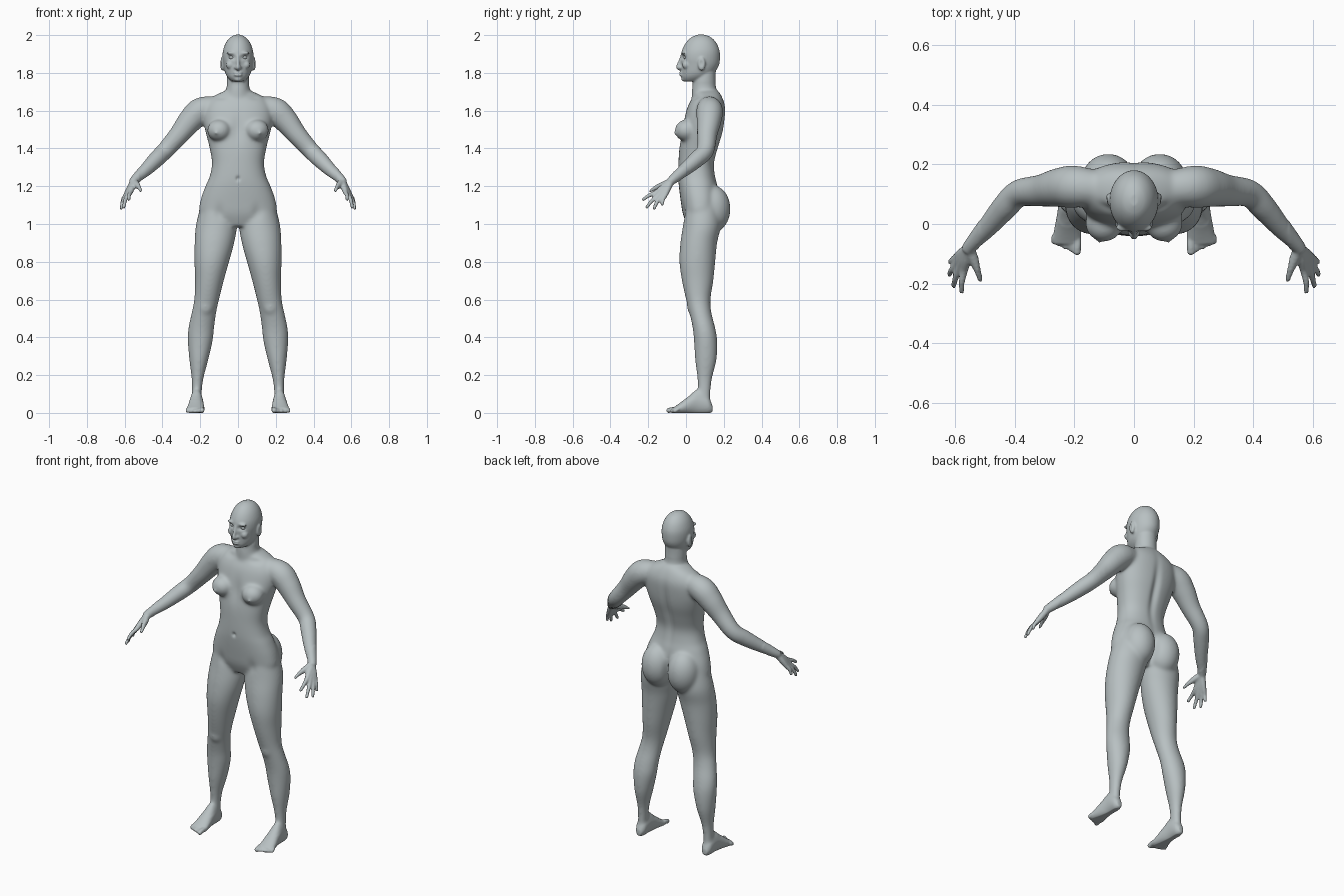
import bpy, bmesh, math
from mathutils import Vector, Matrix, Quaternion

default_cube = bpy.data.objects.get("Cube")
if default_cube:
    bpy.data.objects.remove(default_cube)

skin = bpy.data.materials.new("grey_skin")
skin.use_nodes = True
skin.diffuse_color = (.48, .53, .54, 1)
skin.node_tree.nodes["Principled BSDF"].inputs["Base Color"].default_value = skin.diffuse_color

RING = 36


def spline(rows, steps=5):
    """Smoothly interpolate rows of numbers (Catmull-Rom)."""
    result = []
    for i in range(len(rows) - 1):
        a, b, c, d = (rows[min(max(k, 0), len(rows) - 1)] for k in range(i - 1, i + 3))
        for step in range(steps):
            t = step / steps
            result.append([q + t * ((r - p) + t * ((2*p - 5*q + 4*r - s) + t * (3*q - p - 3*r + s))) / 2
                           for p, q, r, s in zip(a, b, c, d)])
    return result + [list(rows[-1])]


def skin_rings(bm, rings, first, last):
    """Bridge rings of points and close both ends with a fan."""
    loops = [[bm.verts.new(p) for p in ring] for ring in rings]
    for low, high in zip(loops, loops[1:]):
        for k in range(len(low)):
            n = (k + 1) % len(low)
            bm.faces.new((low[k], low[n], high[n], high[k]))
    for loop, tip in ((loops[0], first), (loops[-1], last)):
        centre = bm.verts.new(tip)
        for k in range(len(loop)):
            bm.faces.new((loop[k], loop[(k + 1) % len(loop)], centre))


def loft(bm, rows, along_y=False, power=1.0):
    """Rows of level, u min, u max, v min, v max make oval sections."""
    rings, middles = [], []
    for level, u0, u1, v0, v1 in spline(rows):
        place = (lambda u, v: Vector((u, level, v))) if along_y else (lambda u, v: Vector((u, v, level)))
        ring = []
        for k in range(RING):
            angle = math.tau * k / RING
            c, s = math.cos(angle), math.sin(angle)
            c, s = math.copysign(abs(c) ** power, c), math.copysign(abs(s) ** power, s)
            ring.append(place((u0 + u1 + (u1 - u0) * c) / 2, (v0 + v1 + (v1 - v0) * s) / 2))
        rings.append(ring)
        middles.append(place((u0 + u1) / 2, (v0 + v1) / 2))
    skin_rings(bm, rings, middles[0], middles[-1])


def limb(bm, rows):
    """Round tube through rows of x, y, z, radius."""
    path = spline(rows)
    points = [Vector(p[:3]) for p in path]
    rings, turn, old = [], Quaternion(), Vector((0, 0, 1))
    for i, p in enumerate(points):
        tangent = (points[min(i + 1, len(points) - 1)] - points[max(i - 1, 0)]).normalized()
        turn = old.rotation_difference(tangent) @ turn
        old = tangent
        rings.append([p + turn @ Vector((math.cos(math.tau * k / 16), math.sin(math.tau * k / 16), 0)) * path[i][3]
                      for k in range(16)])
        if i == 0:
            first = p - tangent * path[i][3] * .7
    skin_rings(bm, rings, first, points[-1] + old * path[-1][3] * .7)


def ball(bm, centre, radii):
    bmesh.ops.create_uvsphere(bm, u_segments=24, v_segments=16, radius=1,
                              matrix=Matrix.Translation(centre) @ Matrix.Diagonal((*radii, 1)))


def mirror(bm):
    copy = bmesh.ops.duplicate(bm, geom=bm.verts[:] + bm.edges[:] + bm.faces[:])["geom"]
    for v in copy:
        if isinstance(v, bmesh.types.BMVert):
            v.co.x = -v.co.x


def finish(bm, name):
    bmesh.ops.recalc_face_normals(bm, faces=bm.faces[:])
    mesh = bpy.data.meshes.new(name)
    bm.to_mesh(mesh)
    bm.free()
    mesh.materials.append(skin)
    mesh.shade_smooth()
    obj = bpy.data.objects.new(name, mesh)
    bpy.context.collection.objects.link(obj)
    return obj


bm = bmesh.new()

# Leg, from hip to ankle
loft(bm, [(1.12, .03, .19, 0, .17), (1, .006, .222, -.015, .185), (.9, .02, .23, -.03, .165),
          (.8, .047, .231, -.035, .155), (.7, .075, .228, -.022, .145), (.6, .1, .232, 0, .13),
          (.53, .115, .246, .018, .135), (.45, .126, .263, .035, .155), (.38, .134, .266, .042, .166),
          (.28, .157, .258, .048, .162), (.18, .183, .246, .06, .138), (.1, .192, .245, .062, .13),
          (.04, .195, .245, .05, .13)])
ball(bm, (.172, .035, .565), (.04, .03, .05))

# Foot and toes
loft(bm, [(.14, .205, .235, .005, .04), (.115, .19, .25, -.005, .09), (.06, .186, .254, -.006, .125),
          (.02, .182, .26, -.006, .095), (-.02, .178, .268, -.006, .062), (-.05, .176, .273, -.006, .04),
          (-.068, .18, .272, -.004, .028)], along_y=True)
for i in range(5):
    x, size = .189 + .0195 * i, .0095 if i else .0135
    limb(bm, [(x, -.04, .018, size), (x + .001, -.07 + .006 * i, .018, size),
              (x + .002, -.098 + .009 * i, size * .8, size)])

# Buttock and breast
ball(bm, (.086, .142, 1.08), (.092, .094, .125))
ball(bm, (.1, .002, 1.495), (.064, .062, .058))
ball(bm, (.116, -.057, 1.48), (.01, .011, .01))

# Shoulder and arm
limb(bm, [(.08, .115, 1.625, .05), (.19, .125, 1.603, .071), (.25, .122, 1.55, .067), (.31, .112, 1.475, .055),
          (.385, .103, 1.39, .047), (.43, .06, 1.345, .045), (.49, -.01, 1.285, .036),
          (.545, -.07, 1.235, .025), (.557, -.088, 1.22, .022)])

# Hand: each finger runs from wrist through knuckle to tip
wrist = Vector((.552, -.08, 1.226))
fingers = [((.569, -.156, 1.168), (.577, -.229, 1.128)), ((.584, -.148, 1.153), (.604, -.209, 1.086)),
           ((.593, -.13, 1.148), (.619, -.17, 1.08)), ((.594, -.11, 1.153), (.616, -.127, 1.1))]
for knuckle, tip in fingers:
    knuckle, tip = Vector(knuckle), Vector(tip)
    bend = knuckle.lerp(tip, .5) + Vector((.004, -.003, .003))
    limb(bm, [(*wrist, .018), (*wrist.lerp(knuckle, .6), .0165), (*knuckle, .013), (*bend, .0105), (*tip, .0085)])
limb(bm, [(.55, -.085, 1.224, .018), (.533, -.128, 1.205, .0165), (.519, -.165, 1.19, .0125), (.512, -.195, 1.17, .009)])

# Ear, brow, cheek and nostril
ball(bm, (.083, .083, 1.848), (.013, .02, .037))
ball(bm, (.034, -.012, 1.905), (.028, .013, .008))
ball(bm, (.042, .002, 1.842), (.022, .022, .022))
ball(bm, (.012, -.03, 1.828), (.009, .011, .008))
mirror(bm)


def centred(rows):
    return [(z, -w, w, front, back) for z, w, front, back in rows]


# Torso
loft(bm, centred([(1.705, .07, .05, .172), (1.67, .14, .035, .193), (1.62, .178, .008, .208), (1.55, .184, -.012, .205),
                  (1.48, .17, -.025, .194), (1.4, .15, -.036, .17), (1.32, .138, -.04, .15), (1.25, .151, -.041, .156),
                  (1.2, .173, -.038, .168), (1.12, .2, -.028, .178), (1.05, .2, -.016, .165),
                  (.985, .12, .01, .13)]), power=.88)

# Neck
loft(bm, centred([(1.6, .085, .03, .17), (1.68, .07, .03, .168), (1.72, .061, .032, .16),
                  (1.78, .059, .042, .157), (1.84, .055, .05, .16)]))

# Head
loft(bm, centred([(2.002, .014, .06, .1), (1.988, .041, .028, .133), (1.96, .064, 0, .16), (1.92, .079, -.021, .177),
                  (1.88, .082, -.028, .18), (1.84, .077, -.026, .174), (1.8, .068, -.025, .15),
                  (1.775, .054, -.024, .125), (1.755, .033, -.014, .09)]))
limb(bm, [(0, -.024, 1.89, .007), (0, -.033, 1.86, .008), (0, -.041, 1.83, .012), (0, -.028, 1.822, .01)])
for z in (1.8, 1.788):
    ball(bm, (0, -.022, z), (.024, .016, .006))
ball(bm, (0, -.01, 1.768), (.022, .016, .014))

body = finish(bm, "body")

# Fuse all parts into one continuous skin
fuse = body.modifiers.new("fuse", "REMESH")
fuse.mode = "VOXEL"
fuse.voxel_size = .0055
bpy.context.view_layer.objects.active = body
body.select_set(True)
bpy.ops.object.modifier_apply(modifier=fuse.name)

# Blend the joints softly, keeping hands, face and toes crisp
bm = bmesh.new()
bm.from_mesh(body.data)
broad = [v for v in bm.verts if abs(v.co.x) < .52 and .07 < v.co.z < 1.75]
for verts, passes in ((broad, 22), (bm.verts[:], 2)):
    for _ in range(passes):
        bmesh.ops.smooth_vert(bm, verts=verts, factor=.5, use_axis_x=True, use_axis_y=True, use_axis_z=True)

# Sculpted hollows: centre, reach, push
hollows = [((.034, -.022, 1.882), (.019, .03, .011), (0, .013, 0)),     # eye socket
           ((0, -.04, 1.794), (.022, .02, .003), (0, .005, 0)),         # mouth line
           ((.095, .08, 1.85), (.012, .011, .02), (-.007, 0, 0)),       # ear bowl
           ((0, .19, 1.42), (.022, .07, .16), (0, -.014, 0)),           # spine
           ((0, .17, 1.06), (.014, .06, .07), (0, -.02, 0)),            # cleft
           ((0, -.02, 1.5), (.03, .05, .07), (0, .008, 0)),             # breastbone
           ((0, -.04, 1.24), (.01, .03, .012), (0, .01, 0)),            # navel
           ((.09, .05, 1.672), (.035, .05, .015), (0, .006, -.003)),    # collarbone
           ((.1, -.02, 1.06), (.025, .05, .04), (0, .006, 0))]          # groin
for v in bm.verts:
    side = math.copysign(1, v.co.x)
    spot = Vector((abs(v.co.x), v.co.y, v.co.z))
    push = Vector()
    for centre, reach, move in hollows:
        distance = sum(((p - c) / r) ** 2 for p, c, r in zip(spot, centre, reach))
        if distance < 9:
            push += Vector(move) * math.exp(-distance)
    v.co += Vector((push.x * side, push.y, push.z))
    v.co.z = max(v.co.z, 0)
bm.to_mesh(body.data)
bm.free()
body.data.shade_smooth()

# Eyeballs
bm = bmesh.new()
ball(bm, (.034, .001, 1.882), (.0145, .0135, .0115))
mirror(bm)
finish(bm, "eyes")
